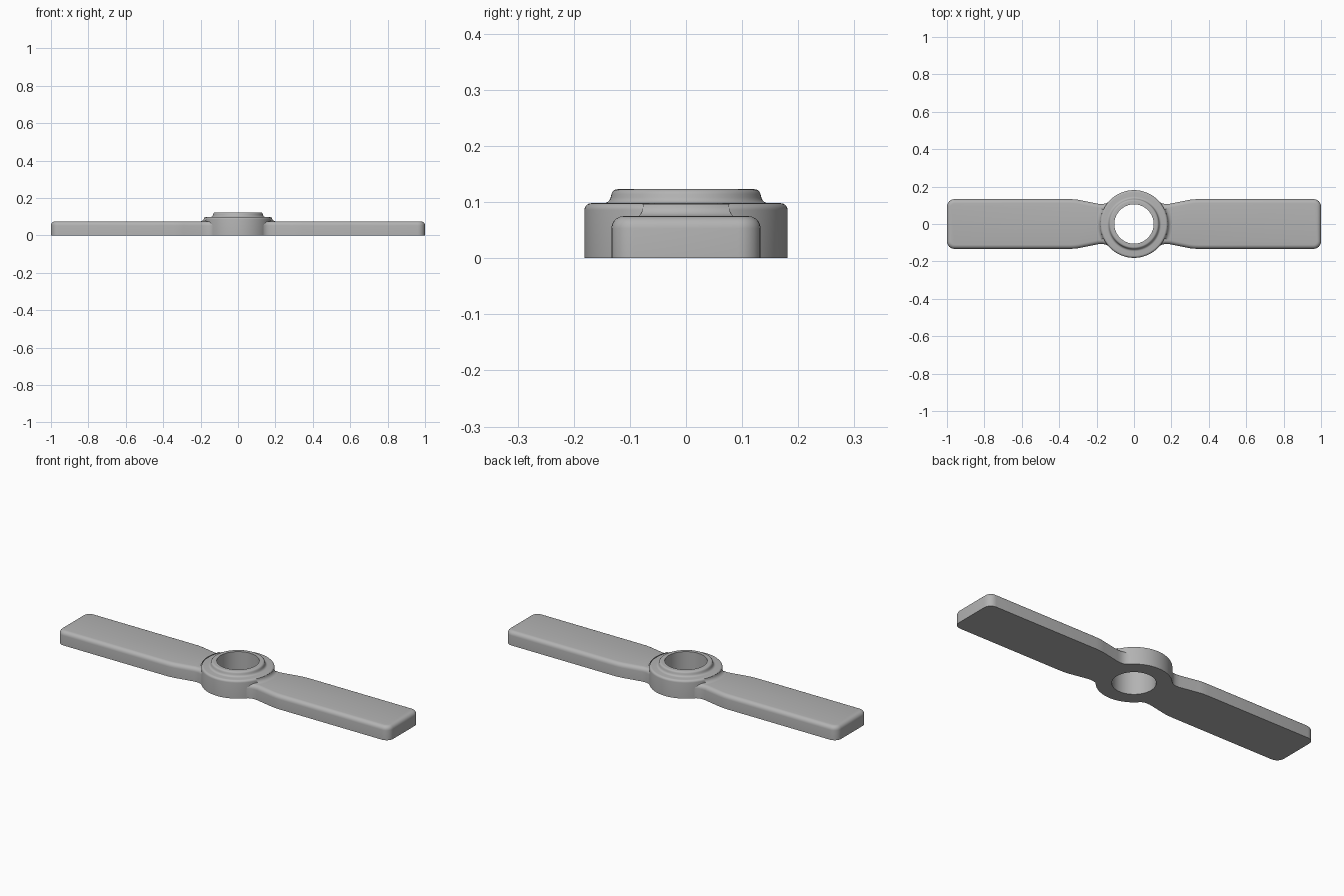
import bpy, bmesh, math

cube = bpy.data.objects.get("Cube")
if cube:
    bpy.data.objects.remove(cube, do_unlink=True)

BLADE_TOP = 0.075
SEGMENTS = 96

# Single grey material
grey = bpy.data.materials.new("light grey")
grey.use_nodes = True
colour = (0.45, 0.45, 0.45, 1)
grey.diffuse_color = colour
grey.node_tree.nodes["Principled BSDF"].inputs["Base Color"].default_value = colour


def add_object(name, bm, angle=40):
    mesh = bpy.data.meshes.new(name)
    bm.to_mesh(mesh)
    bm.free()
    obj = bpy.data.objects.new(name, mesh)
    bpy.context.collection.objects.link(obj)
    mesh.materials.append(grey)
    bpy.ops.object.select_all(action="DESELECT")
    obj.select_set(True)
    bpy.context.view_layer.objects.active = obj
    bpy.ops.object.shade_smooth_by_angle(angle=math.radians(angle))
    return obj


def lathe(name, profile, start=0.0, sweep=math.tau, steps=SEGMENTS, closed=True):
    """Revolve (radius, height) points about z."""
    bm = bmesh.new()
    rings = []
    for i in range(steps if closed else steps + 1):
        a = start + sweep * i / steps
        rings.append([bm.verts.new((r * math.cos(a), r * math.sin(a), z)) for r, z in profile])
    n = len(profile)
    for i in range(steps):
        a, b = rings[i], rings[(i + 1) % len(rings)]
        for j in range(n if closed else n - 1):
            k = (j + 1) % n
            bm.faces.new((a[j], b[j], b[k], a[k]))
    if closed:
        bmesh.ops.recalc_face_normals(bm, faces=bm.faces)
    return add_object(name, bm)


def arc(cx, cz, radius, a0, a1, steps=5):
    angles = [math.radians(a0 + (a1 - a0) * i / steps) for i in range(steps + 1)]
    return [(cx + radius * math.cos(a), cz + radius * math.sin(a)) for a in angles]


# Hub: outer wall, rounded shoulder, filleted raised collar and open bore
hub_profile = [(0.105, 0), (0.181, 0)]
hub_profile += arc(0.169, 0.086, 0.012, 0, 90)
hub_profile += arc(0.147, 0.111, 0.013, 270, 190)
hub_profile += arc(0.122, 0.112, 0.011, 10, 90)
hub_profile += [(0.105, 0.123)]
lathe("hub", hub_profile)

# Blade: outline with a flared neck, extruded, with rounded tip and top edges
side = [(0.132, 0.123), (0.142, 0.1145), (0.155, 0.109), (0.17, 0.107), (0.19, 0.108),
        (0.295, 0.129), (0.32, 0.132), (0.345, 0.133), (1.0, 0.133)]
outline = [(x, -y) for x, y in side] + side[::-1]
bm = bmesh.new()
base = bm.faces.new([bm.verts.new((x, y, 0)) for x, y in outline])
extruded = bmesh.ops.extrude_face_region(bm, geom=[base], use_keep_orig=True)["geom"]
for v in extruded:
    if isinstance(v, bmesh.types.BMVert):
        v.co.z = BLADE_TOP
bmesh.ops.recalc_face_normals(bm, faces=bm.faces)
tips = [e for e in bm.edges if all(v.co.x > 0.99 for v in e.verts)
        and abs(e.verts[0].co.z - e.verts[1].co.z) > 0.01]
bmesh.ops.bevel(bm, geom=tips, offset=0.04, segments=6, profile=0.5, affect="EDGES")
rim = [e for e in bm.edges if all(v.co.z > BLADE_TOP - 0.001 for v in e.verts)
       and any(v.co.x > 0.135 for v in e.verts)]
bmesh.ops.bevel(bm, geom=rim, offset=0.022, segments=5, profile=0.5, affect="EDGES")
blade = add_object("blades", bm)
mirror = blade.modifiers.new("opposite blade", "MIRROR")
mirror.use_axis[0] = True

# Fillets where the blade tops run up into the hub wall
fillet_profile = arc(0.203, BLADE_TOP + 0.022, 0.022, 270, 180)
half = math.radians(25)
for name, centre in (("left_root_fillet", 0), ("right_root_fillet", math.pi)):
    lathe(name, fillet_profile, centre - half, 2 * half, 16, closed=False)
